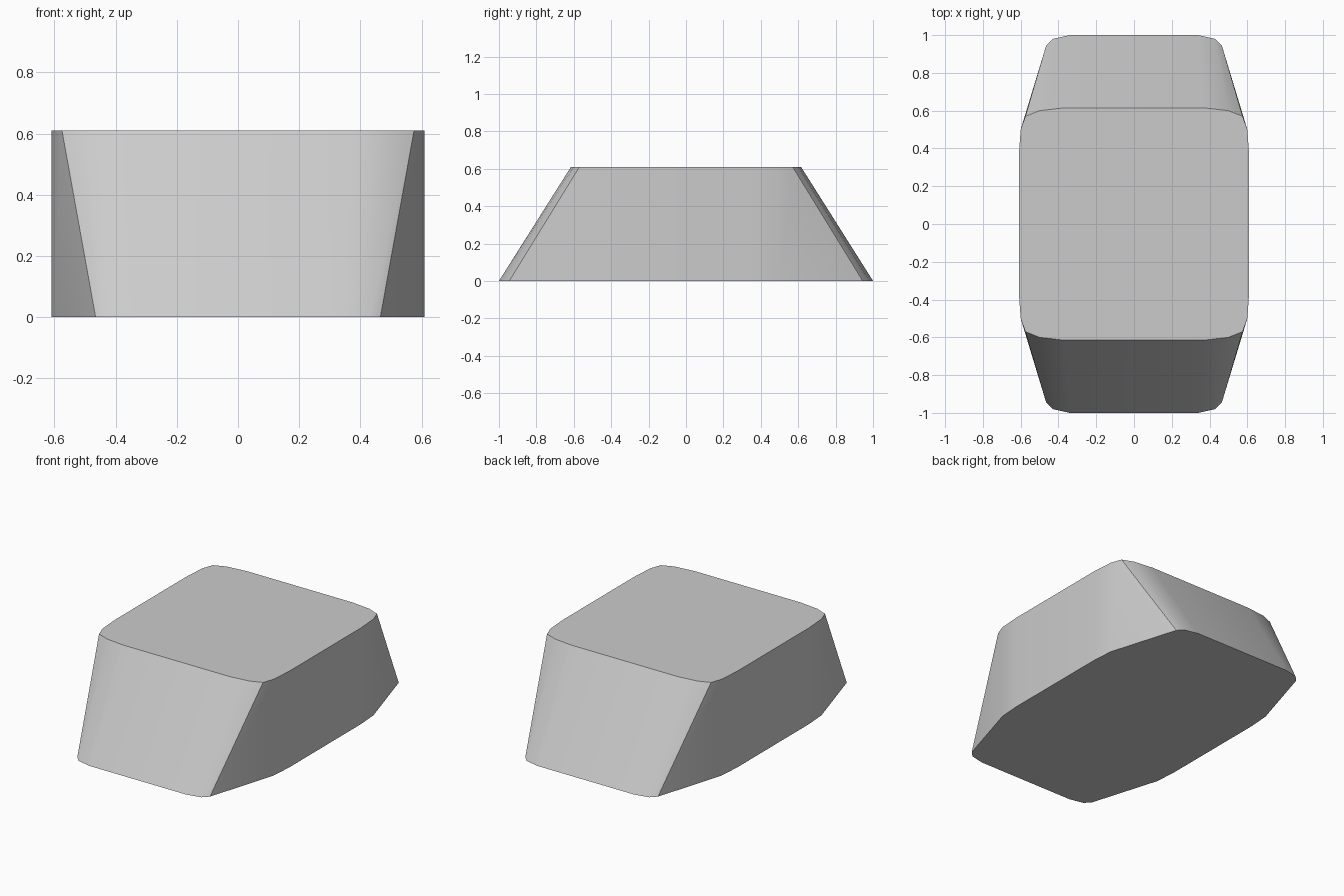
import bpy
import bmesh
import math

cube = bpy.data.objects.get("Cube")
if cube:
    bpy.data.objects.remove(cube, do_unlink=True)

HEIGHT = 0.61

# Quarter outlines, running from the side to the end; points match in order
BASE = [(0.61, 0.36), (0.60, 0.50), (0.465, 0.945), (0.43, 0.98), (0.34, 1.0)]
TOP = [(0.61, 0.36), (0.60, 0.50), (0.575, 0.57), (0.50, 0.60), (0.37, 0.615)]


def full_outline(quarter):
    """Mirror a quarter outline into a closed counter-clockwise loop."""
    half = quarter + [(-x, y) for x, y in reversed(quarter)]
    return half + [(-x, -y) for x, y in half]


# Plain grey material
grey = bpy.data.materials.new("grey")
grey.use_nodes = True
colour = (0.6, 0.6, 0.6, 1.0)
grey.diffuse_color = colour
grey.node_tree.nodes["Principled BSDF"].inputs["Base Color"].default_value = colour

# Tapered block: base outline lofted to the top outline
bm = bmesh.new()
lower = [bm.verts.new((x, y, 0)) for x, y in full_outline(BASE)]
upper = [bm.verts.new((x, y, HEIGHT)) for x, y in full_outline(TOP)]
count = len(lower)
for i in range(count):
    j = (i + 1) % count
    bm.faces.new((lower[i], lower[j], upper[j], upper[i]))
bm.faces.new(upper)
bm.faces.new(list(reversed(lower)))
bmesh.ops.recalc_face_normals(bm, faces=bm.faces)

mesh = bpy.data.meshes.new("tapered_block")
bm.to_mesh(mesh)
bm.free()
mesh.materials.append(grey)
block = bpy.data.objects.new("tapered_block", mesh)
bpy.context.collection.objects.link(block)

# Smooth the rounded walls, keep the rims and corner edges sharp
bpy.ops.object.select_all(action='DESELECT')
block.select_set(True)
bpy.context.view_layer.objects.active = block
bpy.ops.object.shade_smooth_by_angle(angle=math.radians(30))
